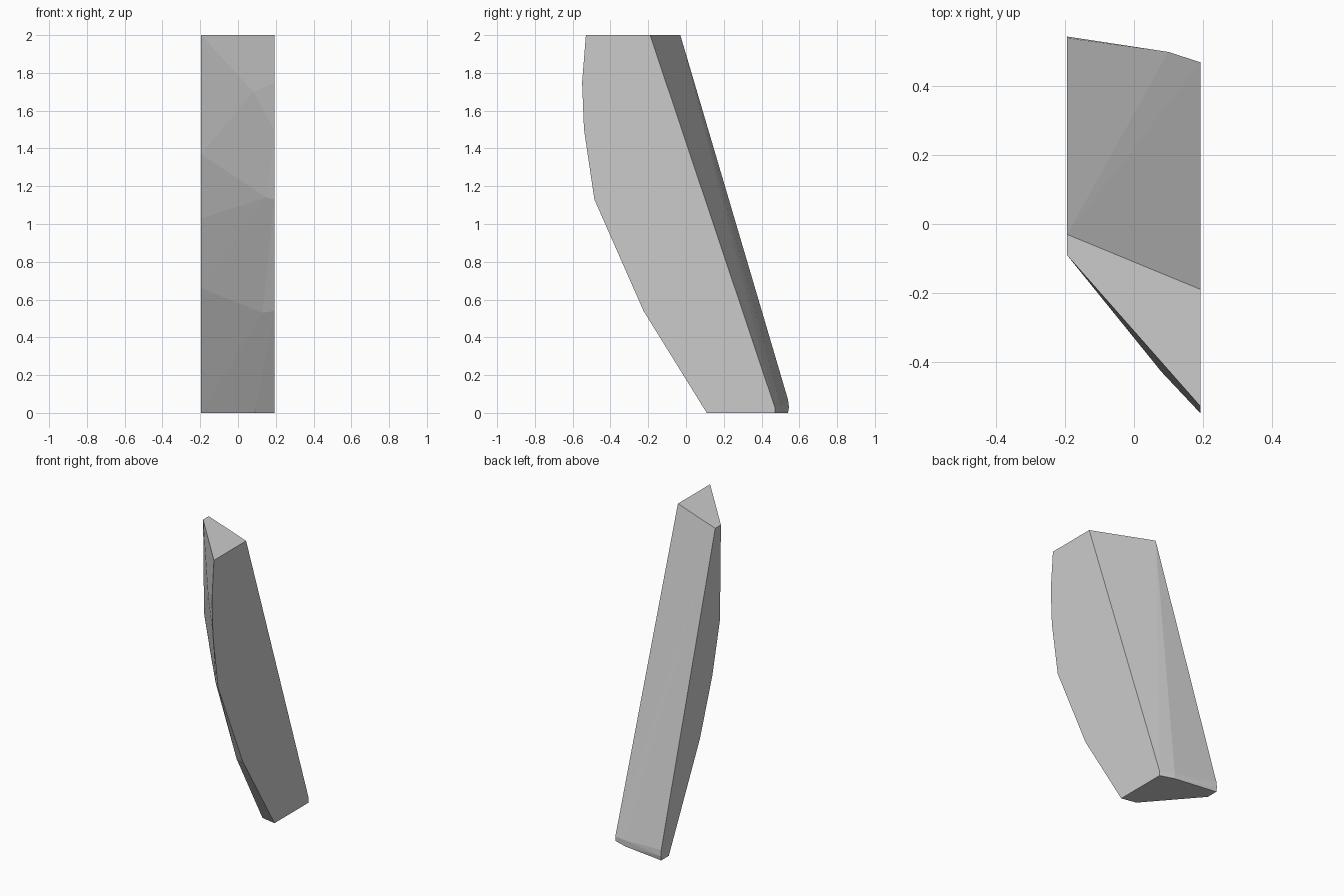
import bpy
import bmesh
import math

cube = bpy.data.objects.get("Cube")
if cube:
    bpy.data.objects.remove(cube, do_unlink=True)

LEFT, RIGHT = 0.193, -0.195

# Side outlines as (y, z) points
wide_side = [(-0.19, 2), (-0.53, 2), (-0.55, 1.75), (-0.54, 1.5),
             (-0.485, 1.13), (-0.225, 0.54), (0.11, 0), (0.47, 0), (0.47, 0.03)]
narrow_side = [(-0.03, 2), (-0.09, 2), (-0.08, 1.37), (0.0, 1.03),
               (0.13, 0.66), (0.46, 0), (0.54, 0), (0.545, 0.03), (0.54, 0.07)]

# Shallow ridge of the front face and bend of the rear foot
front_ridge = [(0.08, -0.43, 1.7), (0.15, -0.45, 1.14),
               (0.13, -0.2, 0.53), (0.09, 0.13, 0)]
rear_foot = [(0.1, 0.5, 0), (0.1, 0.5, 0.04)]

points = [(LEFT, y, z) for y, z in wide_side]
points += [(RIGHT, y, z) for y, z in narrow_side]
points += front_ridge + rear_foot

# Faceted convex shard wrapped around the outlines
bm = bmesh.new()
for p in points:
    bm.verts.new(p)
hull = bmesh.ops.convex_hull(bm, input=bm.verts)
loose = {v for v in hull["geom_interior"] + hull["geom_unused"]
         if isinstance(v, bmesh.types.BMVert)}
bmesh.ops.delete(bm, geom=list(loose), context='VERTS')
bmesh.ops.dissolve_limit(bm, angle_limit=math.radians(0.5),
                         verts=bm.verts, edges=bm.edges)
bmesh.ops.recalc_face_normals(bm, faces=bm.faces)

mesh = bpy.data.meshes.new("curved_shard")
bm.to_mesh(mesh)
bm.free()
shard = bpy.data.objects.new("curved_shard", mesh)
bpy.context.collection.objects.link(shard)

# Plain grey surface
grey = bpy.data.materials.new("light_grey")
grey.use_nodes = True
colour = (0.6, 0.6, 0.6, 1)
grey.diffuse_color = colour
grey.node_tree.nodes["Principled BSDF"].inputs["Base Color"].default_value = colour
mesh.materials.append(grey)
